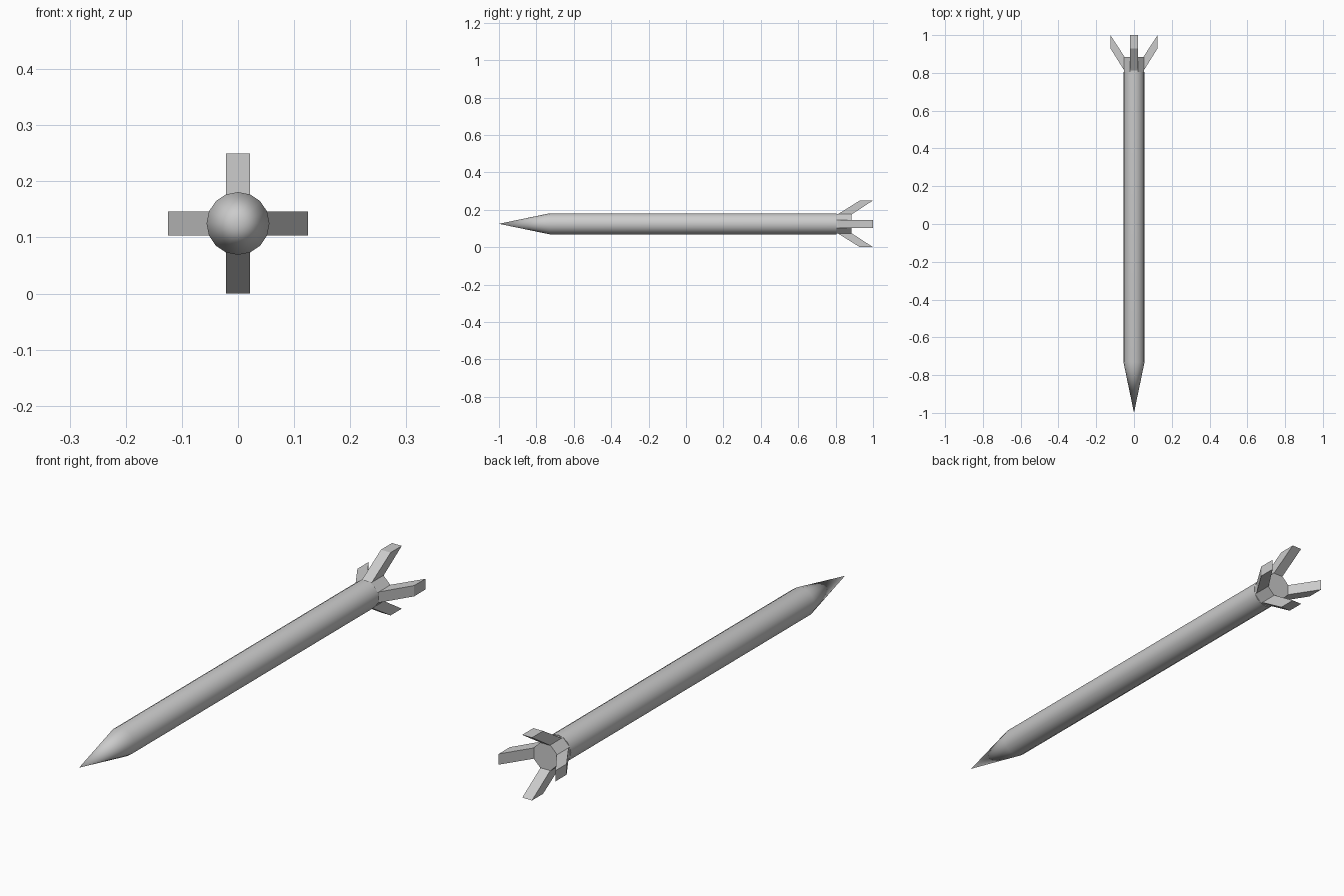
import bpy, bmesh, math
from mathutils import Matrix, Vector

cube = bpy.data.objects.get("Cube")
if cube:
    bpy.data.objects.remove(cube, do_unlink=True)

AXIS_Z = 0.125
RADIUS = 0.056

grey = bpy.data.materials.new("light_grey")
grey.use_nodes = True
colour = (0.6, 0.6, 0.6, 1)
grey.diffuse_color = colour
grey.node_tree.nodes["Principled BSDF"].inputs["Base Color"].default_value = colour


def finish(name, bm):
    bmesh.ops.recalc_face_normals(bm, faces=bm.faces)
    mesh = bpy.data.meshes.new(name)
    bm.to_mesh(mesh)
    bm.free()
    mesh.materials.append(grey)
    obj = bpy.data.objects.new(name, mesh)
    obj.location.z = AXIS_Z
    bpy.context.collection.objects.link(obj)
    return obj


def ring(bm, y, sides, offset):
    angles = [2 * math.pi * (i + offset) / sides for i in range(sides)]
    return [bm.verts.new((RADIUS * math.cos(a), y, RADIUS * math.sin(a))) for a in angles]


def skin(bm, first, second):
    n = len(first)
    for i in range(n):
        j = (i + 1) % n
        bm.faces.new((first[i], first[j], second[j], second[i]))


# Round body with pointed nose
bm = bmesh.new()
front, back = ring(bm, -0.73, 16, 0), ring(bm, 0.805, 16, 0)
skin(bm, front, back)
tip = bm.verts.new((0, -1, 0))
for i, v in enumerate(front):
    bm.faces.new((tip, v, front[i - 1]))
bm.faces.new(back)
body = finish("rocket_body", bm)
bpy.context.view_layer.objects.active = body
body.select_set(True)
bpy.ops.object.shade_smooth_by_angle(angle=math.radians(30))

# Eight-sided tail, with flats where the fins sit
bm = bmesh.new()
front, back = ring(bm, 0.80, 8, 0.5), ring(bm, 0.885, 8, 0.5)
skin(bm, front, back)
bm.faces.new(front)
bm.faces.new(back)
finish("tail_block", bm)

# Four swept fins, each a slanted slab
outline = [(0.05, 0.81), (0.125, 0.93), (0.125, 1.0), (0.05, 0.885)]
half = RADIUS * math.sin(math.pi / 8)
for k, name in enumerate(("left_fin", "top_fin", "right_fin", "bottom_fin")):
    bm = bmesh.new()
    side = bm.faces.new([bm.verts.new((x, y, -half)) for x, y in outline])
    extruded = bmesh.ops.extrude_face_region(bm, geom=[side])["geom"]
    top = [v for v in extruded if isinstance(v, bmesh.types.BMVert)]
    bmesh.ops.translate(bm, verts=top, vec=Vector((0, 0, 2 * half)))
    turn = Matrix.Rotation(-k * math.pi / 2, 4, 'Y')
    bmesh.ops.transform(bm, matrix=turn, verts=bm.verts)
    finish(name, bm)
